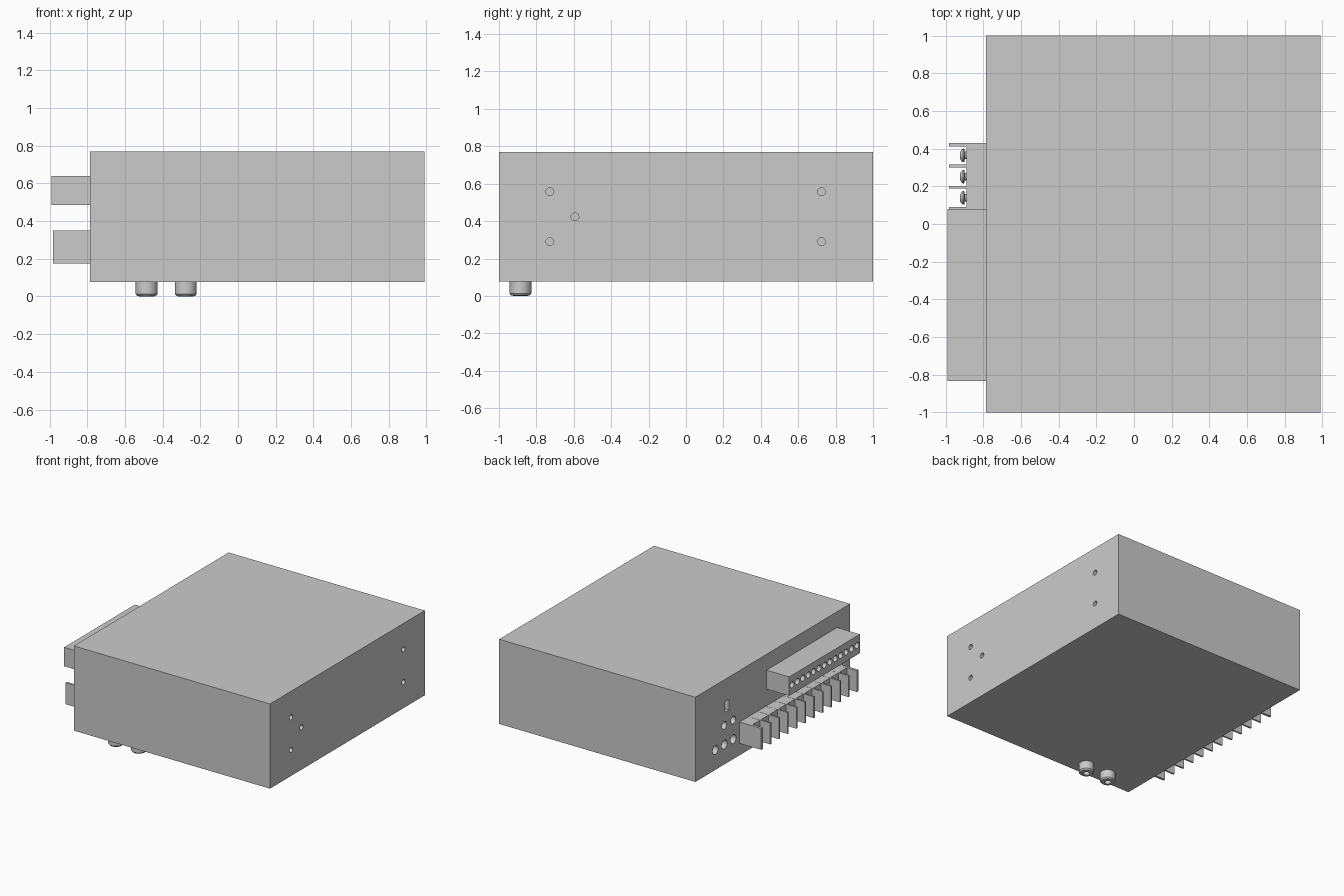
import bpy, bmesh, math
from mathutils import Matrix, Vector

if "Cube" in bpy.data.objects:
    bpy.data.objects.remove(bpy.data.objects["Cube"])


def finish(name, bm):
    bmesh.ops.recalc_face_normals(bm, faces=bm.faces)
    me = bpy.data.meshes.new(name)
    bm.to_mesh(me)
    bm.free()
    ob = bpy.data.objects.new(name, me)
    bpy.context.collection.objects.link(ob)
    return ob


def add_box(bm, x, y, z):
    """Box from (min, max) ranges."""
    c = Vector([(a + b) / 2 for a, b in (x, y, z)])
    s = [b - a for a, b in (x, y, z)]
    bmesh.ops.create_cube(bm, size=1, matrix=Matrix.Translation(c) @ Matrix.Diagonal((*s, 1)))


def add_lathe(bm, profile, origin, rot=Matrix(), n=24):
    """Closed solid of revolution: profile of (radius, height), capped at both ends."""
    m = Matrix.Translation(origin) @ rot
    rings = [[bm.verts.new(m @ Vector((r * math.cos(2 * math.pi * i / n),
                                       r * math.sin(2 * math.pi * i / n), h)))
              for i in range(n)] for r, h in profile]
    for a, b in zip(rings, rings[1:]):
        for i in range(n):
            j = (i + 1) % n
            bm.faces.new((a[i], a[j], b[j], b[i]))
    bm.faces.new(rings[0][::-1])
    bm.faces.new(rings[-1])


def cut(ob, bm):
    cutter = finish("cutter", bm)
    cutter.hide_render = True
    mod = ob.modifiers.new("cut", 'BOOLEAN')
    mod.operation, mod.solver, mod.object = 'DIFFERENCE', 'EXACT', cutter
    activate(ob)
    bpy.ops.object.modifier_apply(modifier=mod.name)
    bpy.data.objects.remove(cutter)


def activate(ob):
    bpy.ops.object.select_all(action='DESELECT')
    ob.select_set(True)
    bpy.context.view_layer.objects.active = ob


def smooth(ob):
    activate(ob)
    bpy.ops.object.shade_smooth_by_angle(angle=math.radians(35))


X_AXIS = Matrix.Rotation(math.radians(90), 4, 'Y')      # lathe height -> +x
NEG_X = Matrix.Rotation(math.radians(-90), 4, 'Y')      # lathe height -> -x
LEFT, RIGHT = -0.785, 0.99

# housing
bm = bmesh.new()
add_box(bm, (LEFT, RIGHT), (-1, 1), (0.077, 0.77))
housing = finish("housing", bm)

# mounting holes on the right, jack holes and switch slot on the left
bm = bmesh.new()
holes = [(y, z) for y in (-0.728, 0.725) for z in (0.29, 0.557)] + [(-0.594, 0.423)]
for y, z in holes:
    add_lathe(bm, [(0.021, -0.05), (0.021, 0.05)], (RIGHT, y, z), X_AXIS)
for y, z, r in [(0.74, 0.24, 0.036), (0.625, 0.24, 0.036), (0.51, 0.24, 0.036),
                (0.625, 0.397, 0.031), (0.51, 0.397, 0.031)]:
    add_lathe(bm, [(r, -0.05), (r, 0.05)], (LEFT, y, z), X_AXIS)
add_box(bm, (LEFT - 0.05, LEFT + 0.04), (0.565, 0.615), (0.5, 0.588))
cut(housing, bm)
smooth(housing)

# upper connector with a row of wire sockets
bm = bmesh.new()
add_box(bm, (-0.99, LEFT), (-0.833, 0.08), (0.485, 0.64))
connector = finish("upper_connector", bm)
bm = bmesh.new()
for i in range(13):
    add_lathe(bm, [(0.025, -0.05), (0.025, 0.05)], (-0.99, 0.043 - i * 0.07, 0.562), X_AXIS, 16)
cut(connector, bm)
smooth(connector)

# lower terminal strip: backing block and divider fins
PITCH, FINS, Y0 = 0.1125, 12, 0.42
last = Y0 - (FINS - 1) * PITCH
bm = bmesh.new()
add_box(bm, (-0.89, LEFT), (last - 0.009, Y0 + 0.009), (0.176, 0.349))
for i in range(FINS):
    y, t = Y0 - i * PITCH, 0.01 if i in (0, FINS - 1) else 0.007
    add_box(bm, (-0.982, LEFT), (y - t, y + t), (0.175, 0.35))
finish("terminal_strip", bm)

# terminal screws with a shared slot cut
bm = bmesh.new()
profile = [(0.02, -0.01), (0.02, 0.008), (0.036, 0.011), (0.036, 0.018), (0.028, 0.028), (0.015, 0.034)]
for i in range(FINS - 1):
    add_lathe(bm, profile, (-0.89, Y0 - (i + 0.5) * PITCH, 0.262), NEG_X, 16)
screws = finish("terminal_screws", bm)
bm = bmesh.new()
add_box(bm, (-0.95, -0.915), (last, Y0), (0.257, 0.267))
cut(screws, bm)
smooth(screws)

# round bushings under the housing, each with a recessed centre
bm = bmesh.new()
for x in (-0.485, -0.277):
    add_lathe(bm, [(0.058, 0.08), (0.058, 0.013), (0.05, 0.003), (0.036, 0), (0.024, 0), (0.024, 0.03)],
              (x, -0.885, 0), n=32)
smooth(finish("bottom_bushings", bm))
